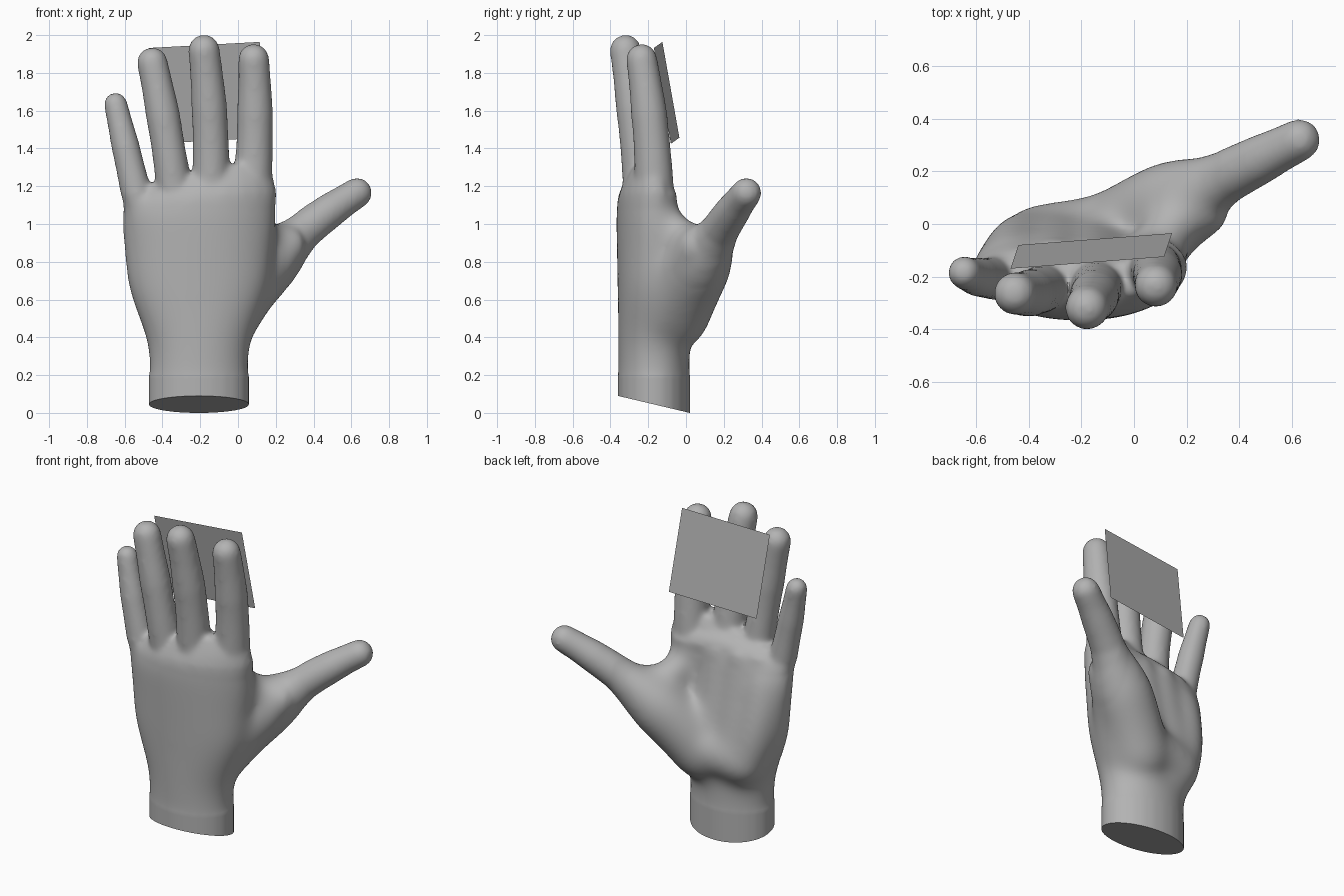
import bpy, bmesh, math
from mathutils import Vector

if "Cube" in bpy.data.objects:
    bpy.data.objects.remove(bpy.data.objects["Cube"])

SEG = 24
TURN = [math.tau * k / SEG for k in range(SEG)]

grey = bpy.data.materials.new("plain grey")
grey.diffuse_color = (0.45, 0.45, 0.45, 1)
grey.use_nodes = True
grey.node_tree.nodes["Principled BSDF"].inputs["Base Color"].default_value = grey.diffuse_color


def skin(bm, rings):
    """Close a stack of point rings into one shell."""
    vs = [[bm.verts.new(p) for p in ring] for ring in rings]
    for a, b in zip(vs, vs[1:]):
        for i in range(SEG):
            j = (i + 1) % SEG
            bm.faces.new((a[i], a[j], b[j], b[i]))
    bm.faces.new(vs[0][::-1])
    bm.faces.new(vs[-1])


def dome(p, r, d):
    """Shrinking rings that round off the end of a limb."""
    steps = [math.pi / 2 * k / 5 for k in range(1, 5)]
    return [(p + d * r * math.sin(a), r * math.cos(a)) for a in steps]


def tube(bm, pts):
    """Round limb through (centre, radius) stations with rounded ends."""
    start = (pts[0][0] - pts[1][0]).normalized()
    end = (pts[-1][0] - pts[-2][0]).normalized()
    full = dome(*pts[0], start)[::-1] + pts + dome(*pts[-1], end)
    rings = []
    for i, (p, r) in enumerate(full):
        t = (full[min(i + 1, len(full) - 1)][0] - full[max(i - 1, 0)][0]).normalized()
        u = t.cross(Vector((0, 1, 0))).normalized()
        v = t.cross(u)
        rings.append([p + (u * math.cos(a) + v * math.sin(a)) * r for a in TURN])
    skin(bm, rings)


def limb(bm, base, mid, tip, radius):
    """Limb on a parabola through three points; radius is a function of 0..1."""
    b, m, e = Vector(base), Vector(mid), Vector(tip)
    pts = []
    for k in range(13):
        t = k / 12
        p = b * (1 - t) * (1 - 2 * t) + m * 4 * t * (1 - t) + e * t * (2 * t - 1)
        pts.append((p, radius(t)))
    tube(bm, pts)


def finger(bm, base, mid, tip, r, taper):
    """Finger tapering to tip radius r, slightly thicker at its joint."""
    limb(bm, base, mid, tip,
         lambda t: r * (1 + taper * (1 - t) + 0.05 * math.exp(-((t - 0.68) / 0.1) ** 2)))


def ease(a, b, x):
    t = min(1, max(0, (x - a) / (b - a)))
    return t * t * (3 - 2 * t)


def palm(bm):
    """Wrist and palm: round at the wrist, squarer, arched and thinner upward."""
    rings = []
    for k in range(31):
        z = -0.15 + 1.42 * k / 30
        arch = 0.06 * ease(0.4, 0.95, z)
        power = 2 / (2 + 0.5 * ease(0.3, 0.9, z))
        close = math.sqrt(max(0.02, 1 - ease(1.08, 1.3, z)))
        half_x = (0.267 + 0.122 * ease(0.28, 0.76, z) + 0.025 * ease(0.7, 1.05, z)) * (0.8 + 0.2 * close)
        half_y = (0.192 - 0.045 * ease(0.5, 1.1, z)) * (0.3 + 0.7 * close)
        mid_y = -0.17 - 0.055 * ease(0.5, 1.1, z)
        ring = []
        for a in TURN:
            c, s = math.cos(a), math.sin(a)
            x = math.copysign(abs(c) ** power, c) * half_x
            y = math.copysign(abs(s) ** power, s) * half_y
            tilt = 0.22 * max(0, (z - 0.95) / 0.3) * x
            ring.append((x - 0.207, mid_y + y + arch * (x / 0.4) ** 2, z + tilt))
        rings.append(ring)
    skin(bm, rings)


bm = bmesh.new()
palm(bm)
# little, ring, middle and index finger
finger(bm, (-0.49, -0.20, 0.95), (-0.57, -0.205, 1.3), (-0.648, -0.185, 1.635), 0.063, 0.45)
finger(bm, (-0.32, -0.22, 1.0), (-0.373, -0.257, 1.43), (-0.454, -0.265, 1.855), 0.082, 0.18)
finger(bm, (-0.15, -0.22, 1.0), (-0.145, -0.258, 1.46), (-0.18, -0.32, 1.92), 0.084, 0.26)
finger(bm, (0.06, -0.165, 1.0), (0.088, -0.182, 1.44), (0.083, -0.235, 1.872), 0.083, 0.33)
# thumb muscle narrowing into the thumb
limb(bm, (-0.08, -0.05, 0.51), (0.225, 0.115, 0.86), (0.63, 0.32, 1.165),
     lambda t: 0.178 - 0.08 * ease(0.35, 0.72, t) - 0.017 * ease(0.75, 1, t))
# outer side of the thumb root, and the web up to the index finger
limb(bm, (-0.02, -0.12, 0.5), (0.11, -0.04, 0.7), (0.24, 0.06, 0.88), lambda t: 0.14 - 0.02 * t)
limb(bm, (0.06, -0.14, 1.05), (0.1, -0.07, 0.97), (0.18, 0.04, 0.9), lambda t: 0.1)
# heel of the palm below the little finger
limb(bm, (-0.35, -0.08, 0.48), (-0.43, -0.09, 0.7), (-0.46, -0.15, 1.0), lambda t: 0.14 - 0.02 * t)
# bridge across the heel, and filling of the palm hollow
limb(bm, (-0.36, -0.07, 0.51), (-0.22, -0.05, 0.54), (-0.08, -0.03, 0.54), lambda t: 0.15)
for x in (-0.3, -0.15):
    limb(bm, (x, -0.08, 0.6), (x, -0.125, 0.85), (x, -0.165, 1.1), lambda t: 0.14 - 0.02 * t)
# pads at the finger roots
limb(bm, (-0.43, -0.18, 1.1), (-0.17, -0.175, 1.14), (0.08, -0.15, 1.12), lambda t: 0.108)

bmesh.ops.recalc_face_normals(bm, faces=bm.faces)
mesh = bpy.data.meshes.new("hand")
bm.to_mesh(mesh)
bm.free()
hand = bpy.data.objects.new("hand", mesh)
bpy.context.collection.objects.link(hand)

# fuse the shells into one soft skin
remesh = hand.modifiers.new("fuse", 'REMESH')
remesh.mode = 'VOXEL'
remesh.voxel_size = 0.0125
smooth = hand.modifiers.new("soften", 'SMOOTH')
smooth.factor = 0.5
smooth.iterations = 20
graph = bpy.context.evaluated_depsgraph_get()
fused = bpy.data.meshes.new_from_object(hand.evaluated_get(graph))
hand.modifiers.clear()

# extra softening of the palm only, then a slanted flat cut at the wrist
bm = bmesh.new()
bm.from_mesh(fused)
for k in range(75):
    soft = [v for v in bm.verts if 0.2 < v.co.z < 1.16 - 0.001 * k and v.co.x < 0.33 - 0.001 * k]
    bmesh.ops.smooth_vert(bm, verts=soft, factor=0.5, use_axis_x=True, use_axis_y=True, use_axis_z=True)
bmesh.ops.bisect_plane(bm, geom=bm.verts[:] + bm.edges[:] + bm.faces[:], dist=1e-5,
                       plane_co=(0, 0.02, 0), plane_no=(0, 0.09, 0.38), clear_inner=True)
bmesh.ops.holes_fill(bm, edges=[e for e in bm.edges if e.is_boundary], sides=0)
bmesh.ops.recalc_face_normals(bm, faces=bm.faces)
bm.to_mesh(fused)
bm.free()
hand.data = fused
fused.materials.clear()
fused.materials.append(grey)
bpy.context.view_layer.objects.active = hand
hand.select_set(True)
bpy.ops.object.shade_smooth_by_angle(angle=math.radians(40))

# flat card behind the fingers
corner = Vector((-0.44, -0.08, 1.425))
across, up = Vector((0.585, 0.045, 0.032)), Vector((-0.03, -0.09, 0.507))
card_mesh = bpy.data.meshes.new("card")
card_mesh.from_pydata([corner, corner + up, corner + up + across, corner + across], [], [(0, 1, 2, 3)])
card_mesh.materials.append(grey)
card = bpy.data.objects.new("card", card_mesh)
bpy.context.collection.objects.link(card)
